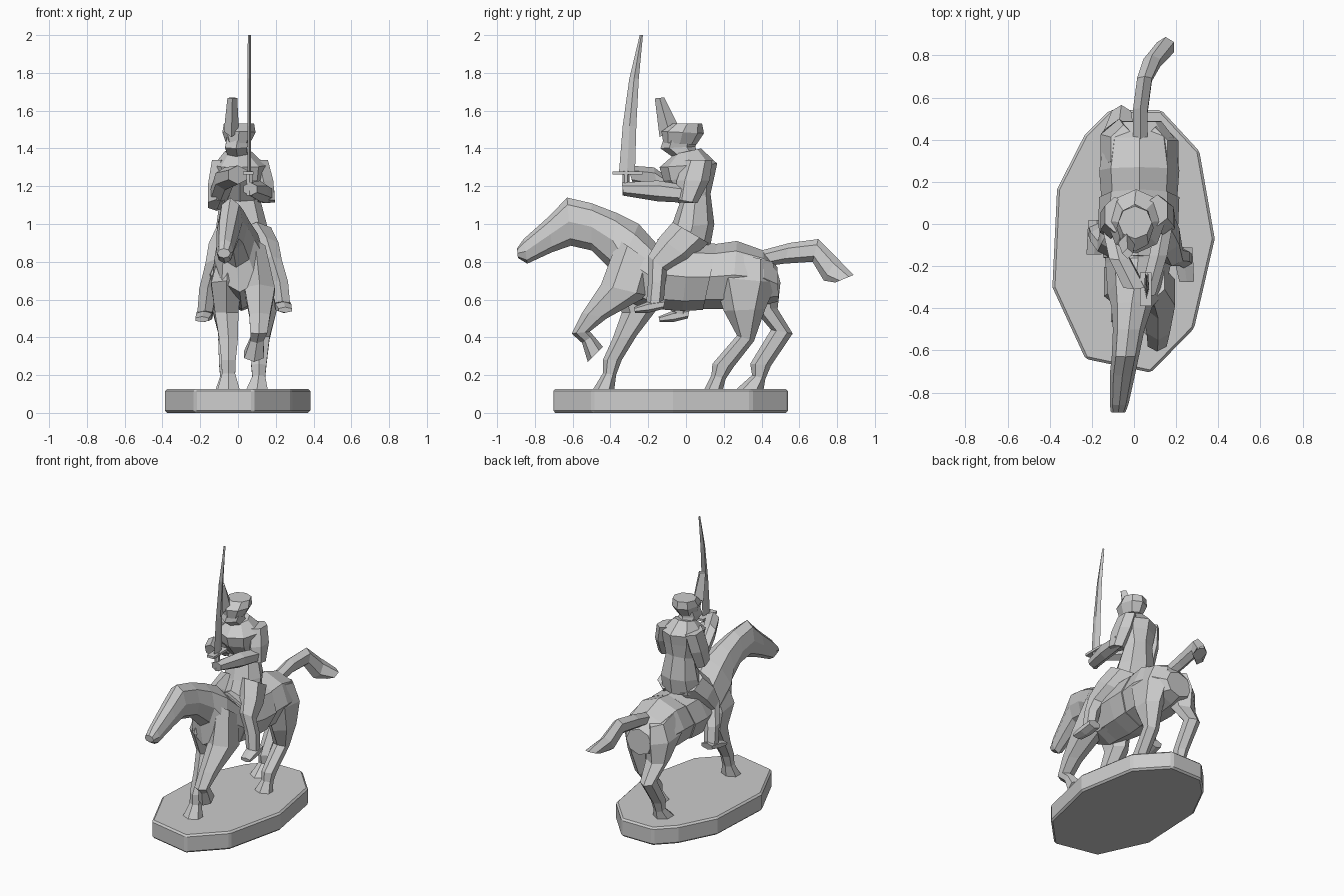
import bpy, bmesh
from math import cos, sin, pi
from mathutils import Vector


def finish(name, bm):
    bmesh.ops.recalc_face_normals(bm, faces=bm.faces)
    mesh = bpy.data.meshes.new(name)
    bm.to_mesh(mesh)
    bm.free()
    obj = bpy.data.objects.new(name, mesh)
    bpy.context.collection.objects.link(obj)
    return obj


def loft(name, sections, n=6):
    """Each section: centre x, half width, then the two side-profile points (y1,z1), (y2,z2)."""
    bm = bmesh.new()
    widest = max(abs(sin(2 * pi * i / n)) for i in range(n))
    rings = []
    for x, w, y1, z1, y2, z2 in sections:
        mid = Vector((x, (y1 + y2) / 2, (z1 + z2) / 2))
        half = Vector((0, (y1 - y2) / 2, (z1 - z2) / 2))
        rings.append([bm.verts.new(mid + half * cos(2 * pi * i / n)
                                   + Vector((w * sin(2 * pi * i / n) / widest, 0, 0)))
                      for i in range(n)])
    for a, b in zip(rings, rings[1:]):
        for i in range(n):
            j = (i + 1) % n
            bm.faces.new((a[i], a[j], b[j], b[i]))
    bm.faces.new(rings[0])
    bm.faces.new(rings[-1])
    return finish(name, bm)


# Base: irregular ten-sided slab
outline = [(.13, .54), (.31, .345), (.383, -.07), (.285, -.495), (.08, -.705),
           (-.23, -.64), (-.387, -.3), (-.365, .165), (-.235, .42), (-.115, .54)]
bm = bmesh.new()
low = [bm.verts.new((x, y, 0)) for x, y in outline]
high = [bm.verts.new((x, y, .127)) for x, y in outline]
bm.faces.new(low)
bm.faces.new(high)
for i in range(10):
    j = (i + 1) % 10
    bm.faces.new((low[i], low[j], high[j], high[i]))
base = finish("base", bm)
bevel = base.modifiers.new("edge", "BEVEL")
bevel.width = .012
bevel.segments = 1

# Horse head, neck and trunk
loft("horse_body", [
    (-.075, .035, -.895, .87, -.89, .82), (-.07, .045, -.86, .92, -.84, .79),
    (-.055, .06, -.72, 1.045, -.71, .85), (-.04, .065, -.63, 1.14, -.61, .885),
    (-.025, .075, -.5, 1.11, -.5, .86), (-.01, .098, -.37, 1.06, -.41, .77),
    (.01, .135, -.25, 1.0, -.41, .64), (.02, .155, -.16, .9, -.22, .55),
    (.02, .175, .02, .88, .02, .545), (.025, .18, .13, .89, .11, .55),
    (.025, .19, .27, .91, .24, .55), (.025, .165, .41, .86, .41, .57),
    (.03, .1, .485, .77, .49, .59)], 8)
loft("saddle_blanket", [
    (.02, .165, -.15, .92, -.17, .55), (.02, .19, .02, .9, -.02, .54),
    (.025, .19, .165, .895, .09, .545)], 8)
loft("tail", [
    (.03, .035, .4, .86, .45, .78), (.03, .035, .55, .9, .52, .79),
    (.05, .035, .7, .92, .67, .8), (.085, .04, .8, .82, .73, .7),
    (.15, .04, .887, .73, .79, .69)])

# Horse legs: front profile point, then back profile point
loft("front_leg_standing", [
    (-.04, .05, -.36, .9, -.14, .82), (-.06, .082, -.41, .7, -.14, .66),
    (-.06, .062, -.34, .53, -.16, .54), (-.05, .05, -.39, .39, -.26, .41),
    (-.05, .038, -.44, .28, -.34, .28), (-.05, .035, -.44, .21, -.37, .2),
    (-.05, .06, -.495, .12, -.38, .12)])
loft("front_leg_raised", [
    (.09, .055, -.36, .92, -.16, .78), (.115, .08, -.45, .68, -.2, .62),
    (.115, .055, -.55, .53, -.42, .5), (.11, .045, -.605, .42, -.51, .43),
    (.1, .035, -.55, .37, -.49, .41), (.085, .052, -.52, .27, -.44, .35)])
loft("hind_leg_forward", [
    (.1, .06, .2, .86, .46, .8), (.125, .085, .14, .72, .48, .69),
    (.135, .07, .2, .54, .42, .55), (.12, .047, .27, .41, .36, .38),
    (.11, .04, .14, .26, .25, .24), (.11, .034, .135, .2, .21, .18),
    (.1, .058, .095, .12, .195, .12)])
loft("hind_leg_back", [
    (-.05, .06, .24, .86, .47, .8), (-.07, .088, .2, .72, .5, .69),
    (-.07, .07, .34, .57, .485, .55), (-.06, .046, .45, .44, .565, .42),
    (-.06, .04, .34, .26, .45, .25), (-.06, .034, .35, .2, .42, .18),
    (-.06, .06, .26, .12, .41, .12)])

# Rider torso, head and plumed hat
loft("rider_torso", [
    (.02, .14, -.12, .89, .13, .89), (.02, .135, -.08, .98, .15, 1.0),
    (.01, .105, -.03, 1.12, .13, 1.16), (.01, .13, -.12, 1.23, .15, 1.25),
    (.01, .14, -.14, 1.3, .165, 1.32), (0, .07, -.06, 1.37, .08, 1.4)], 8)
loft("rider_head", [
    (0, .05, -.05, 1.34, .06, 1.37), (-.01, .058, -.135, 1.4, .05, 1.41),
    (0, .06, -.115, 1.46, .06, 1.45)])
loft("hat", [
    (0, .062, -.12, 1.43, .055, 1.42), (.005, .088, -.13, 1.49, .095, 1.48),
    (.005, .08, -.07, 1.532, .085, 1.532)], 8)
loft("plume", [
    (-.035, .04, -.14, 1.46, -.04, 1.52), (-.03, .026, -.165, 1.665, -.115, 1.67)], 4)


# Rider legs: the left one mirrored, swung back and lowered toward the foot
def rider_part(name, sections, side):
    if side == "left":
        sections = [(.06 - x, w, y1 + .13 * t, z1 - .05 * t, y2 + .13 * t, z2 - .05 * t)
                    for x, w, y1, z1, y2, z2 in sections
                    for t in [min(1, max(0, (.95 - z1) / .35))]]
    loft(side + name, sections)


for side in ("right", "left"):
    rider_part("_leg", [
        (.1, .075, -.07, 1.01, .12, .9), (.15, .065, -.14, .93, .02, .81),
        (.18, .052, -.2, .83, -.1, .75), (.22, .045, -.2, .7, -.11, .68),
        (.235, .04, -.21, .59, -.12, .56)], side)
    rider_part("_boot", [
        (.235, .042, -.11, .6, -.12, .55), (.24, .042, -.2, .59, -.2, .53),
        (.25, .035, -.275, .56, -.27, .53)], side)

# Rider arms
loft("right_upper_arm", [
    (.11, .048, -.01, 1.34, .14, 1.34), (.135, .052, -.05, 1.23, .125, 1.23),
    (.15, .045, -.05, 1.13, .06, 1.11)])
loft("right_forearm", [
    (.15, .042, .04, 1.2, .04, 1.11), (.115, .042, -.15, 1.23, -.15, 1.12),
    (.065, .036, -.34, 1.22, -.33, 1.15)])
loft("left_upper_arm", [
    (-.09, .048, -.04, 1.34, .13, 1.33), (-.11, .048, -.07, 1.22, .1, 1.2),
    (-.115, .043, -.07, 1.13, .04, 1.07)])
loft("left_forearm", [
    (-.11, .044, .0, 1.18, .01, 1.08), (-.07, .048, -.17, 1.3, -.15, 1.18),
    (.0, .05, -.31, 1.31, -.28, 1.21)])

# Sword
loft("sword_blade", [
    (.06, .01, -.355, 1.27, -.27, 1.27), (.06, .01, -.335, 1.52, -.263, 1.52),
    (.06, .01, -.3, 1.77, -.25, 1.77), (.06, .008, -.245, 2, -.228, 2)], 4)
loft("sword_grip", [
    (.06, .016, -.335, 1.15, -.3, 1.15), (.06, .016, -.335, 1.28, -.3, 1.28)])
bm = bmesh.new()
bmesh.ops.create_cube(bm, size=1)
bmesh.ops.scale(bm, vec=(.055, .16, .016), verts=bm.verts)
bmesh.ops.translate(bm, vec=(.055, -.31, 1.27), verts=bm.verts)
finish("sword_guard", bm)
